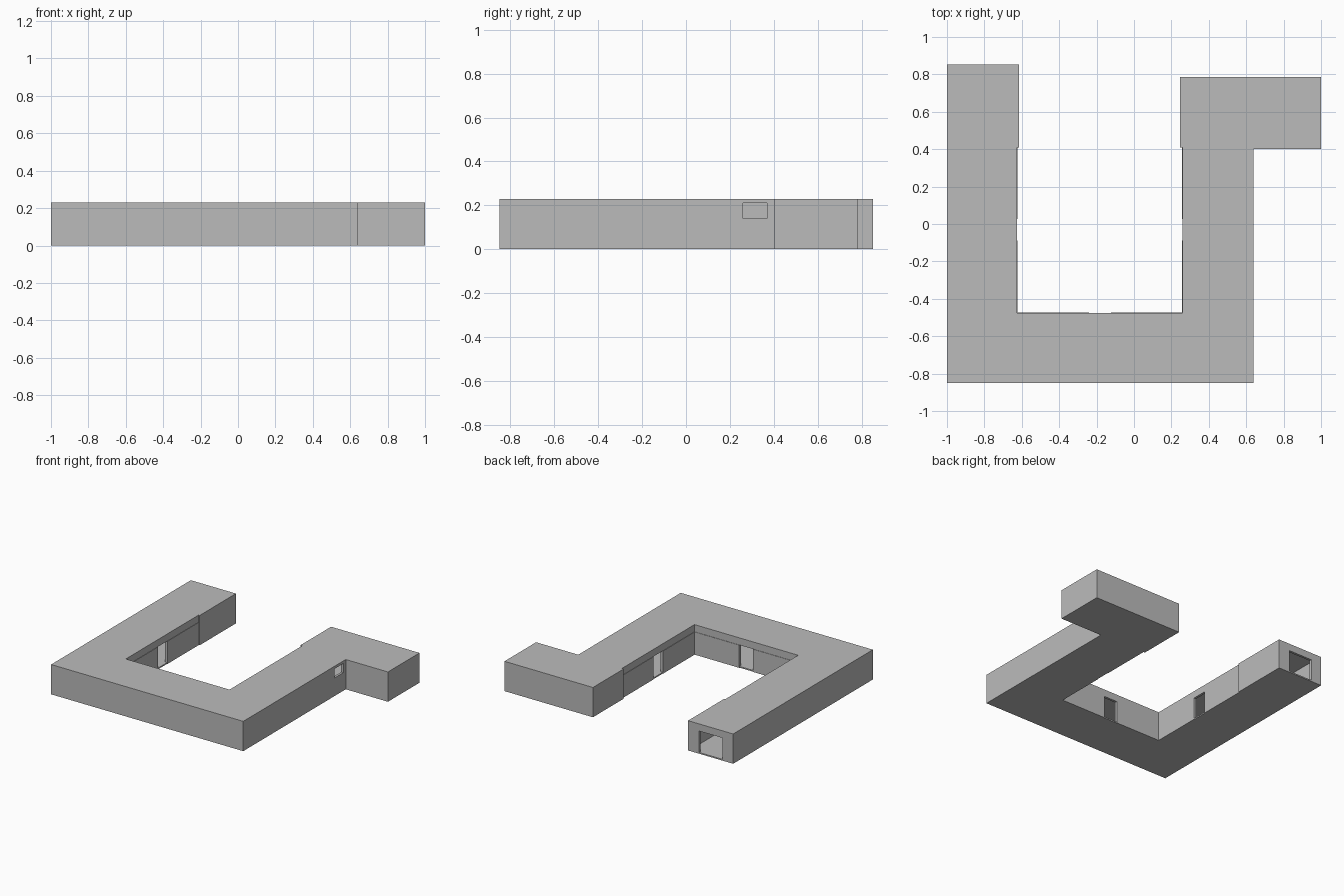
import bpy
import bmesh

old = bpy.data.objects.get("Cube")
if old:
    bpy.data.objects.remove(old, do_unlink=True)

HEIGHT = 0.23
LINTEL = 0.175
FLOOR = 0.01
CEILING = 0.22
WALL = 0.018

grey = bpy.data.materials.new("plain grey")
grey.use_nodes = True
grey.diffuse_color = (0.5, 0.5, 0.5, 1)
grey.node_tree.nodes["Principled BSDF"].inputs["Base Color"].default_value = (0.5, 0.5, 0.5, 1)


def prism(name, outline, z0, z1):
    """Upright solid over a counter-clockwise floor outline."""
    bm = bmesh.new()
    face = bm.faces.new([bm.verts.new((x, y, z0)) for x, y in outline])
    top = bmesh.ops.extrude_face_region(bm, geom=[face])["geom"]
    verts = [v for v in top if isinstance(v, bmesh.types.BMVert)]
    bmesh.ops.translate(bm, verts=verts, vec=(0, 0, z1 - z0))
    bmesh.ops.recalc_face_normals(bm, faces=bm.faces)
    mesh = bpy.data.meshes.new(name)
    bm.to_mesh(mesh)
    bm.free()
    mesh.materials.append(grey)
    obj = bpy.data.objects.new(name, mesh)
    bpy.context.collection.objects.link(obj)
    return obj


def box(name, x0, x1, y0, y1, z0, z1):
    return prism(name, [(x0, y0), (x1, y0), (x1, y1), (x0, y1)], z0, z1)


def inset(outline, d):
    """Move the sides of a right-angled outline inwards by d."""
    result = []
    for i, (x, y) in enumerate(outline):
        px, py = outline[i - 1]
        nx, ny = outline[(i + 1) % len(outline)]
        normals = [(py - y, x - px), (y - ny, nx - x)]
        dx = sum((a > 0) - (a < 0) for a, b in normals)
        dy = sum((b > 0) - (b < 0) for a, b in normals)
        result.append((x + d * dx, y + d * dy))
    return result


def cut(target, cutter):
    cutter.hide_render = True
    mod = target.modifiers.new("cut", "BOOLEAN")
    mod.operation = "DIFFERENCE"
    mod.solver = "EXACT"
    mod.object = cutter
    bpy.context.view_layer.objects.active = target
    bpy.ops.object.modifier_apply(modifier=mod.name)
    bpy.data.objects.remove(cutter, do_unlink=True)


# Hollow building around the courtyard
footprint = [
    (-1, -0.85), (0.64, -0.85), (0.64, 0.4), (1, 0.4), (1, 0.785), (0.245, 0.785),
    (0.245, 0.41), (0.26, 0.41), (0.26, -0.475), (-0.625, -0.475),
    (-0.625, 0.41), (-0.615, 0.41), (-0.615, 0.853), (-1, 0.853),
]
building = prism("building_shell", footprint, 0, HEIGHT)
cut(building, prism("rooms", inset(footprint, WALL), FLOOR, CEILING))

# Slightly raised courtyard wall panels below the lintel line, split by the doors
DOOR = 0.058
MID_X, MID_Y = -0.182, -0.03
RAISE = 0.003
for side, a, b in (("front", -0.475, MID_Y - DOOR), ("back", MID_Y + DOOR, 0.41)):
    box("left_court_panel_" + side, 0.26 - RAISE, 0.262, a, b, 0, LINTEL)
    box("right_court_panel_" + side, -0.627, -0.625 + RAISE, a, b, 0, LINTEL)
for side, a, b in (("right", -0.625, MID_X - DOOR), ("left", MID_X + DOOR, 0.26)):
    box("front_court_panel_" + side, a, b, -0.477, -0.475 + RAISE, 0, LINTEL)

# Three courtyard doors, the end entrance and the side window
openings = {
    "left_door": (0.23, 0.29, MID_Y - DOOR, MID_Y + DOOR, FLOOR, LINTEL),
    "right_door": (-0.66, -0.6, MID_Y - DOOR, MID_Y + DOOR, FLOOR, LINTEL),
    "front_door": (MID_X - DOOR, MID_X + DOOR, -0.51, -0.45, FLOOR, LINTEL),
    "end_entrance": (-0.91, -0.71, 0.82, 0.9, FLOOR, LINTEL),
    "side_window": (0.6, 0.68, 0.26, 0.37, 0.14, 0.21),
}
for name, bounds in openings.items():
    cut(building, box(name, *bounds))
